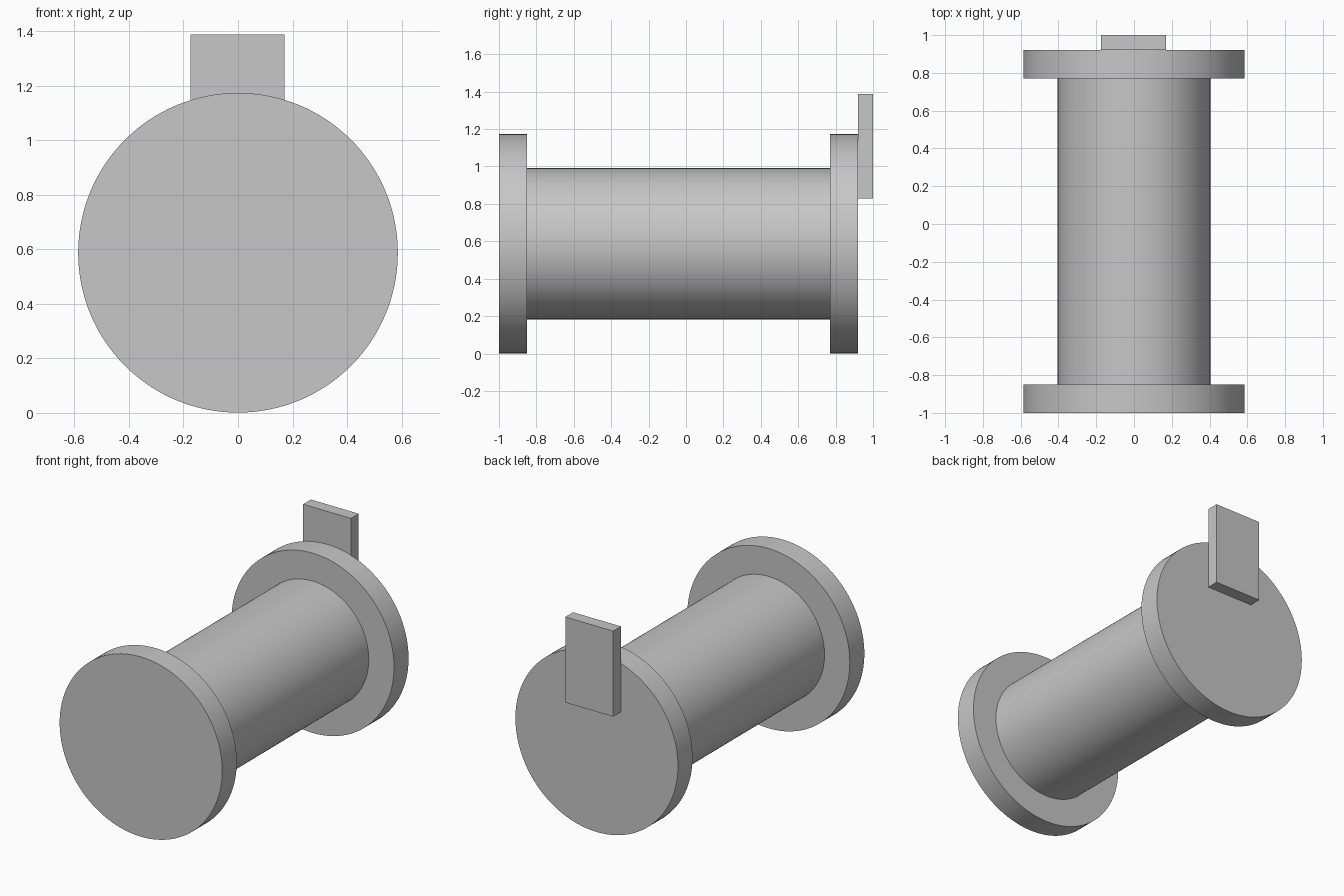
import bpy
import math

cube = bpy.data.objects.get("Cube")
if cube:
    bpy.data.objects.remove(cube, do_unlink=True)

# Single grey material
grey = bpy.data.materials.new("plain grey")
grey.use_nodes = True
colour = (0.57, 0.57, 0.57, 1)
grey.diffuse_color = colour
grey.node_tree.nodes["Principled BSDF"].inputs["Base Color"].default_value = colour

AXIS_Z = 0.587
FLANGE_RADIUS = 0.586
CORE_RADIUS = 0.404


def disc(name, radius, y0, y1):
    """Smooth cylinder lying along y between y0 and y1."""
    bpy.ops.mesh.primitive_cylinder_add(
        vertices=128, radius=radius, depth=y1 - y0,
        location=(0, (y0 + y1) / 2, AXIS_Z), rotation=(math.pi / 2, 0, 0))
    ob = bpy.context.object
    ob.name = name
    ob.data.materials.append(grey)
    bpy.ops.object.shade_smooth_by_angle(angle=math.radians(30))
    return ob


# Spool: two end flanges joined by a core
disc("front_flange", FLANGE_RADIUS, -1.0, -0.85)
disc("core", CORE_RADIUS, -0.85, 0.77)
disc("back_flange", FLANGE_RADIUS, 0.77, 0.92)

# Flat tab standing against the back flange
bpy.ops.mesh.primitive_cube_add(size=1, location=(-0.002, 0.96, 1.109))
tab = bpy.context.object
tab.name = "back_tab"
tab.scale = (0.345, 0.08, 0.558)
bpy.ops.object.transform_apply(location=False, rotation=False, scale=True)
tab.data.materials.append(grey)
